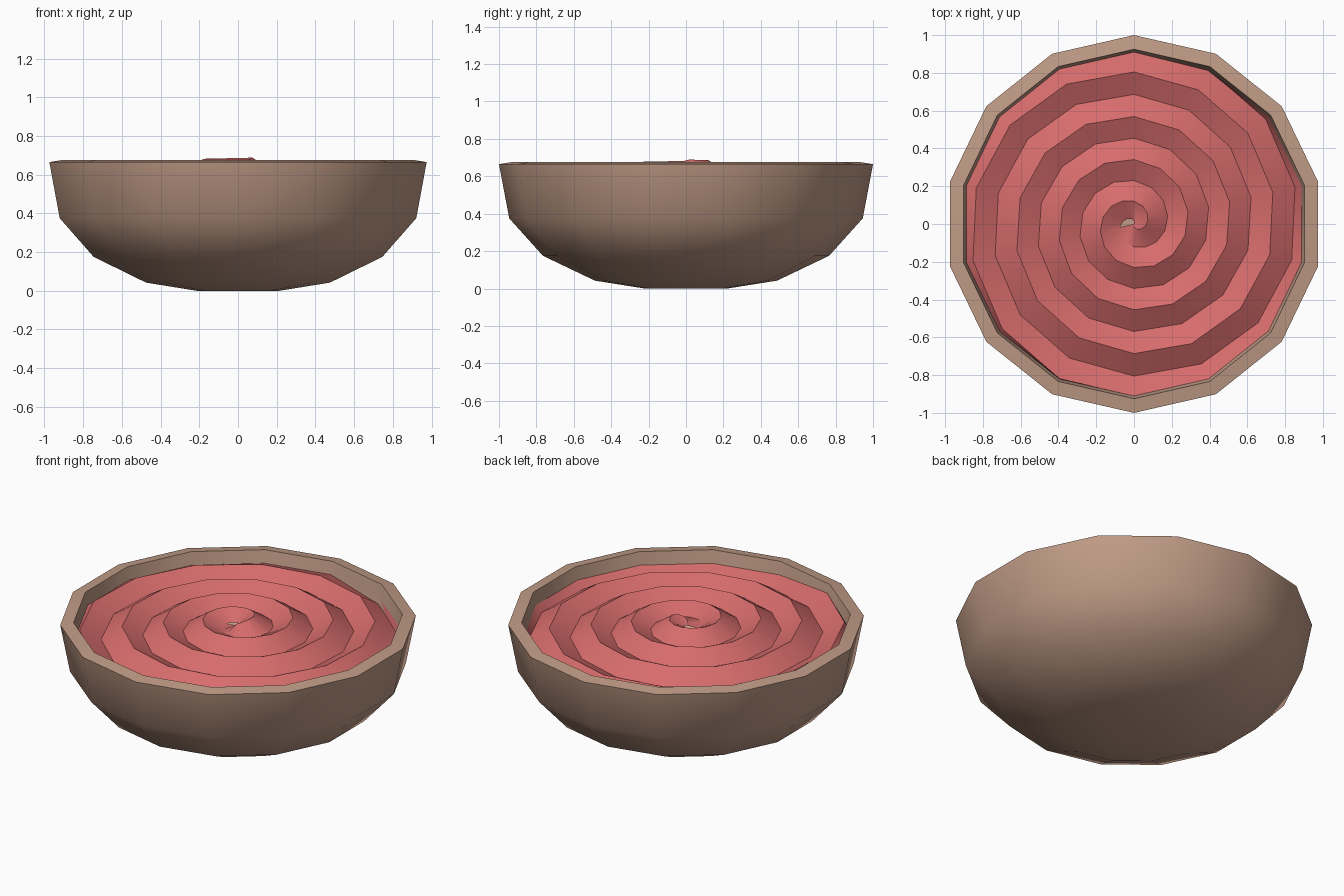
import bpy, bmesh, math

if "Cube" in bpy.data.objects:
    bpy.data.objects.remove(bpy.data.objects["Cube"])

SIDES = 14


def material(name, col):
    m = bpy.data.materials.new(name)
    m.diffuse_color = (*col, 1)
    m.use_nodes = True
    m.node_tree.nodes["Principled BSDF"].inputs["Base Color"].default_value = m.diffuse_color
    return m


def add_object(name, bm, mat, angle):
    bmesh.ops.remove_doubles(bm, verts=bm.verts, dist=0.0005)
    me = bpy.data.meshes.new(name)
    bm.to_mesh(me)
    bm.free()
    ob = bpy.data.objects.new(name, me)
    bpy.context.collection.objects.link(ob)
    me.materials.append(mat)
    bpy.ops.object.select_all(action='DESELECT')
    ob.select_set(True)
    bpy.context.view_layer.objects.active = ob
    bpy.ops.object.shade_smooth_by_angle(angle=math.radians(angle))
    return ob


def polar(turns, r, z):
    """Point measured clockwise from +y."""
    a = 2 * math.pi * turns
    return (r * math.sin(a), r * math.cos(a), z)


brown = material("clay brown", (0.53, 0.33, 0.24))
red = material("soft red", (0.68, 0.15, 0.15))

# Bowl: closed profile (outside, rim, inside) turned around z
profile = [(0.22, 0.0), (0.487, 0.042), (0.765, 0.175), (0.945, 0.375),
           (1.0, 0.665), (0.925, 0.677), (0.91, 0.6), (0.87, 0.40),
           (0.70, 0.23), (0.44, 0.10), (0.2, 0.06)]
bm = bmesh.new()
rings = [[bm.verts.new(polar(i / SIDES, r, z)) for i in range(SIDES)]
         for r, z in profile]
for a, b in zip(rings, rings[1:]):
    for i in range(SIDES):
        j = (i + 1) % SIDES
        bm.faces.new((a[i], a[j], b[j], b[i]))
bm.faces.new(rings[0])
bm.faces.new(rings[-1])
bmesh.ops.recalc_face_normals(bm, faces=bm.faces)
add_object("bowl", bm, brown, 40)

# Filling: a spiral ridge with a spiral groove between its turns
EDGE = 0.911


def radius(t):
    return min(EDGE, max(0.0, 0.805 - 0.24 * t + 0.004 * t * t))


def ridge(i):
    t = i / SIDES
    r = radius(t)
    z = 0.60 if r >= EDGE else 0.635 + 0.06 * min(1, r / 0.07) - 0.075 * r
    return polar(t, r, z)


def groove(i):
    t = i / SIDES
    r = radius(t - 0.5)
    z = 0.60 if r >= EDGE else 0.635 - 0.085 * r
    return polar(t, r, z)


bm = bmesh.new()
first, last = -SIDES, 52
A = {i: bm.verts.new(ridge(i)) for i in range(first, last + 1)}
B = {i: bm.verts.new(groove(i)) for i in range(first, last + SIDES + 1)}
for i in range(first, last):
    bm.faces.new((A[i], B[i], B[i + 1], A[i + 1]))                       # outer slope
    bm.faces.new((A[i], A[i + 1], B[i + 1 + SIDES], B[i + SIDES]))       # inner slope
bmesh.ops.remove_doubles(bm, verts=bm.verts, dist=0.0005)
bmesh.ops.dissolve_degenerate(bm, dist=0.0005, edges=bm.edges)
for f in bm.faces:
    f.normal_update()
    if f.normal.z < 0:
        f.normal_flip()
add_object("swirl_filling", bm, red, 35)
